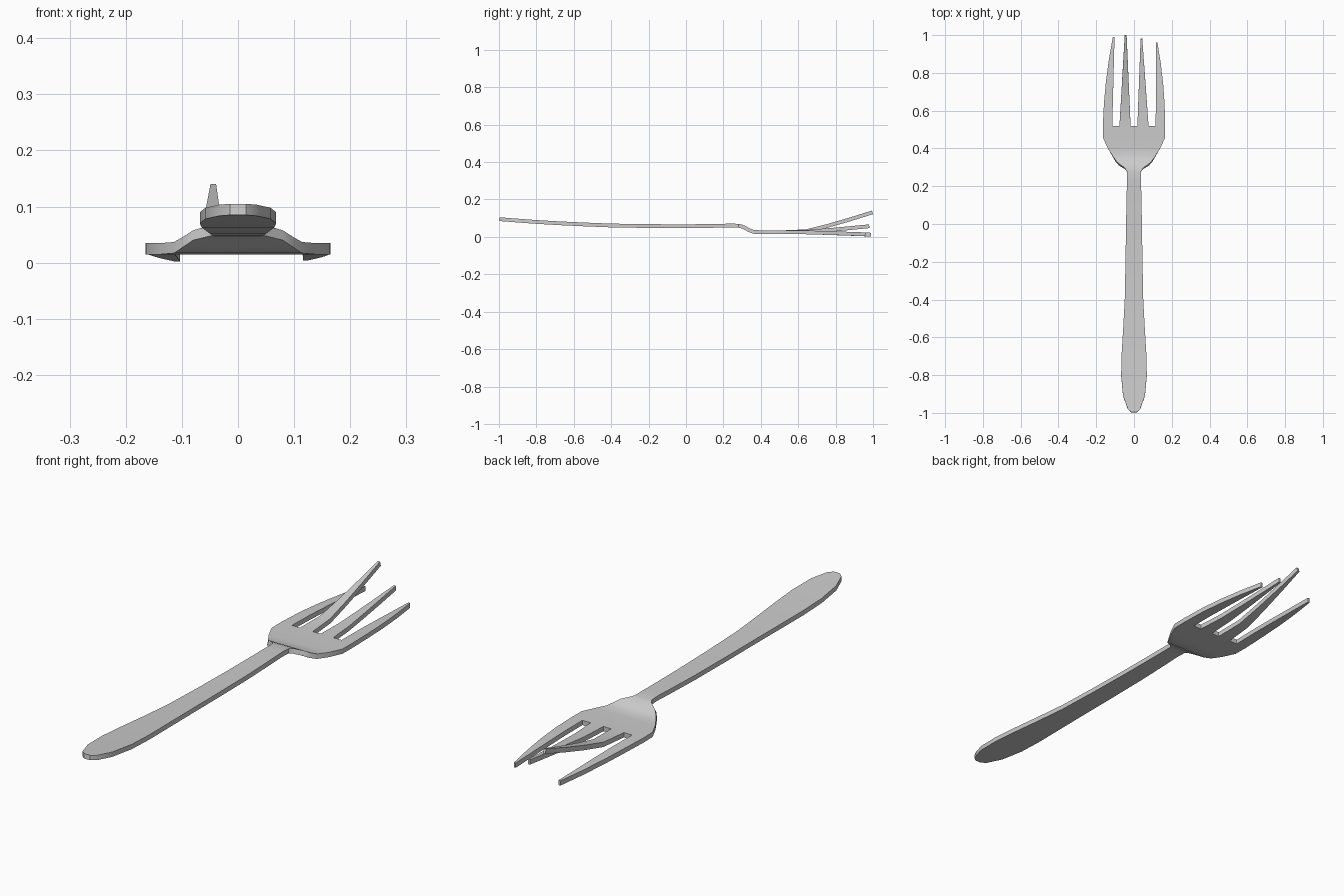
import bpy, bmesh

if "Cube" in bpy.data.objects:
    bpy.data.objects.remove(bpy.data.objects["Cube"])

bm = bmesh.new()

# Handle and shoulder stations: (y, half width, mid-thickness z)
stations = [
    (-0.997, 0.014, 0.095), (-0.98, 0.033, 0.0935), (-0.91, 0.058, 0.088),
    (-0.80, 0.068, 0.080), (-0.68, 0.065, 0.073), (-0.55, 0.057, 0.067),
    (-0.40, 0.049, 0.061), (-0.20, 0.045, 0.058), (0.0, 0.042, 0.057),
    (0.15, 0.039, 0.059), (0.24, 0.037, 0.061), (0.28, 0.038, 0.060),
    (0.295, 0.050, 0.057), (0.315, 0.080, 0.049), (0.335, 0.098, 0.037),
    (0.36, 0.114, 0.027), (0.40, 0.138, 0.025), (0.455, 0.164, 0.025),
]
prev = None
for y, w, z in stations:
    row = [bm.verts.new((x, y, z)) for x in (-w, 0, w)]
    if prev:
        for i in range(2):
            bm.faces.new((prev[i], prev[i + 1], row[i + 1], row[i]))
    prev = row

# Head plate up to the tine roots
root_x = (-0.165, -0.115, -0.077, -0.018, 0.018, 0.077, 0.115, 0.165)
roots = [bm.verts.new((x, 0.52, 0.025)) for x in root_x]
bm.faces.new(prev + roots[::-1])

# Tines: (tip left x, tip right x, tip y, tip z)
tips = [(-0.112, -0.103, 0.99, 0.012), (-0.049, -0.039, 0.997, 0.131),
        (0.035, 0.044, 0.98, 0.057), (0.116, 0.124, 0.96, 0.014)]
for i, (tl, tr, ty, tz) in enumerate(tips):
    a, b = roots[2 * i], roots[2 * i + 1]
    la, lb = a.co.copy(), b.co.copy()
    for t in (0.26, 0.5, 0.75, 1.0):
        rise = max(0, (t - 0.2) / 0.8) ** 1.15
        z = 0.025 + (tz - 0.025) * rise
        # outer edges of the side tines bow outwards slightly
        bow = 0.04 * t * (1 - t)
        xl = la.x + (tl - la.x) * t - (bow if i == 0 else 0)
        xr = lb.x + (tr - lb.x) * t + (bow if i == 3 else 0)
        y = 0.52 + (ty - 0.52) * t
        c, d = bm.verts.new((xl, y, z)), bm.verts.new((xr, y, z))
        bm.faces.new((a, b, d, c))
        a, b = c, d

bmesh.ops.recalc_face_normals(bm, faces=bm.faces)
mesh = bpy.data.meshes.new("fork")
bm.to_mesh(mesh)
bm.free()
fork = bpy.data.objects.new("fork", mesh)
bpy.context.collection.objects.link(fork)

# Sheet metal thickness
solid = fork.modifiers.new("thickness", 'SOLIDIFY')
solid.thickness = 0.02
solid.offset = 0

bpy.context.view_layer.objects.active = fork
fork.select_set(True)
bpy.ops.object.modifier_apply(modifier=solid.name)
bpy.ops.object.shade_smooth_by_angle(angle=0.5)
